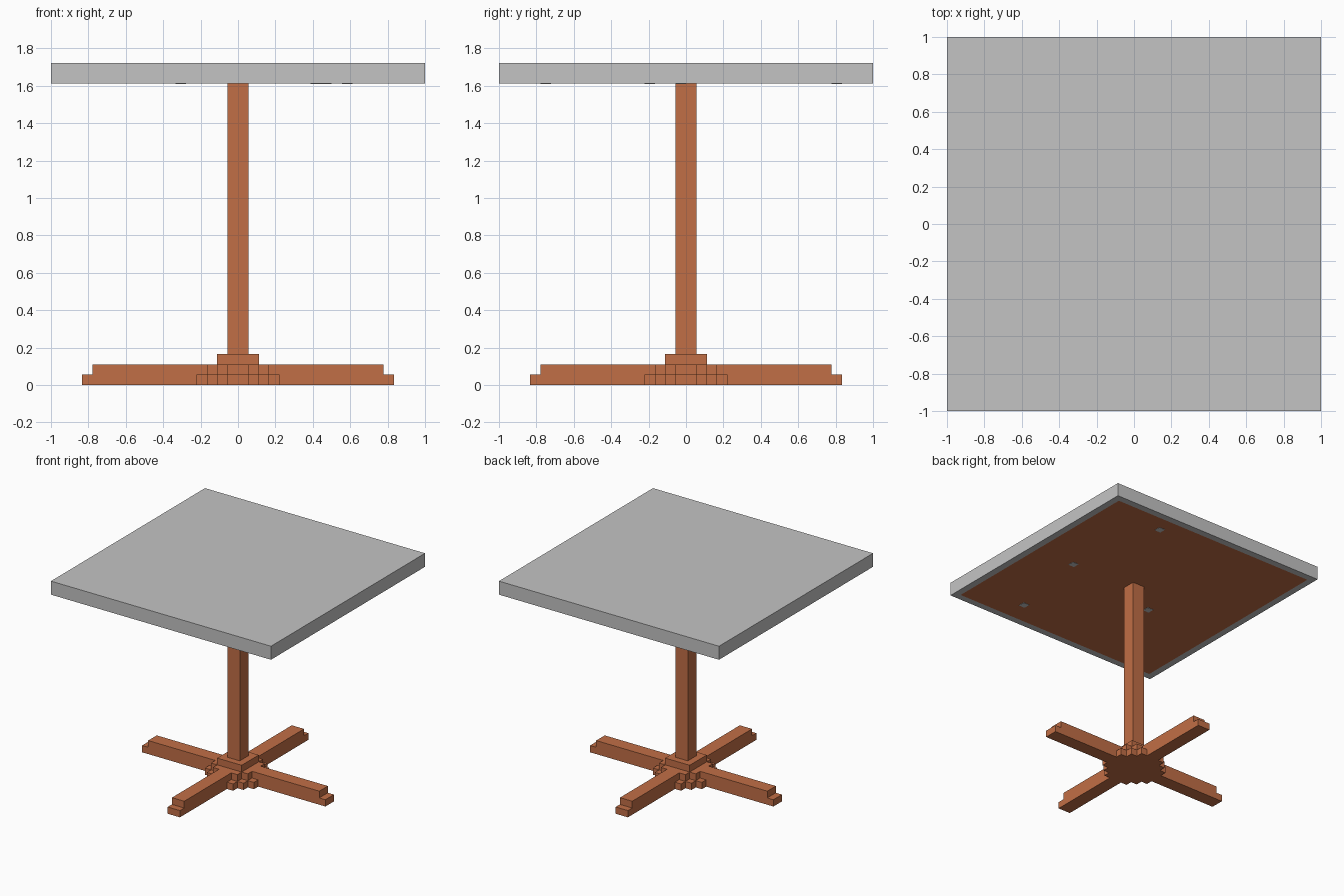
import bpy
import bmesh
from mathutils import Matrix, Vector

cube = bpy.data.objects.get("Cube")
if cube:
    bpy.data.objects.remove(cube, do_unlink=True)

U = 2 / 36  # one block; the tabletop is 36 blocks wide


def make_material(name, rgb):
    mat = bpy.data.materials.new(name)
    mat.use_nodes = True
    mat.diffuse_color = (*rgb, 1)
    bsdf = next(n for n in mat.node_tree.nodes if n.type == 'BSDF_PRINCIPLED')
    bsdf.inputs["Base Color"].default_value = (*rgb, 1)
    return mat


grey = make_material("light grey", (0.55, 0.55, 0.55))
brown = make_material("reddish brown wood", (0.535, 0.158, 0.061))


def finish(name, bm, *mats):
    bmesh.ops.recalc_face_normals(bm, faces=bm.faces[:])
    mesh = bpy.data.meshes.new(name)
    bm.to_mesh(mesh)
    bm.free()
    for mat in mats:
        mesh.materials.append(mat)
    obj = bpy.data.objects.new(name, mesh)
    bpy.context.collection.objects.link(obj)
    return obj


def prism(outline, z0, z1):
    """Extrude a flat outline, given in blocks, from z0 up to z1."""
    bm = bmesh.new()
    base = bm.faces.new([bm.verts.new((x * U, y * U, z0 * U)) for x, y in outline])
    ext = bmesh.ops.extrude_face_region(bm, geom=[base])
    top = [v for v in ext["geom"] if isinstance(v, bmesh.types.BMVert)]
    bmesh.ops.translate(bm, verts=top, vec=(0, 0, (z1 - z0) * U))
    if not base.is_valid or len(bm.faces) < len(outline) + 2:
        bm.faces.new([v for v in bm.verts if v not in top])
    bmesh.ops.recalc_face_normals(bm, faces=bm.faces[:])
    return bm


def square(half, cx=0, cy=0):
    return [(cx + half, cy - half), (cx + half, cy + half),
            (cx - half, cy + half), (cx - half, cy - half)]


def four_way(quarter):
    """Repeat a quarter outline around z to make a stepped cross."""
    points = []
    for turn in range(4):
        for x, y in quarter:
            points.append((x, y))
        quarter = [(-y, x) for x, y in quarter]
    return points


# Stepped cross foot, in two layers
lower = [(15, -1), (15, 1), (4, 1), (4, 2), (3, 2), (3, 3), (2, 3), (2, 4), (1, 4)]
upper = [(14, -1), (14, 1), (3, 1), (3, 2), (2, 2), (2, 3), (1, 3)]
finish("foot_lower", prism(four_way(lower), 0, 1), brown)
finish("foot_upper", prism(four_way(upper), 1, 2), brown)

# Collar and post
finish("post_collar", prism(square(2), 2, 3), brown)
finish("post", prism(square(1), 3, 29), brown)

# Tabletop with a wooden panel inset in its underside
bm = prism(square(18), 29, 31)
under = [f for f in bm.faces if f.normal.z < -0.9]
bmesh.ops.inset_region(bm, faces=under, thickness=U, use_even_offset=True)
for face in under:
    face.material_index = 1
finish("tabletop", bm, grey, brown)

# Small grey spots on the underside
for i, (x, y) in enumerate([(7.5, 14.5), (10.5, -0.5), (8.5, -13.5), (-5.5, -3.5)]):
    finish(f"underside_spot_{i + 1}", prism(square(0.5, x, y), 28.96, 29), grey)
